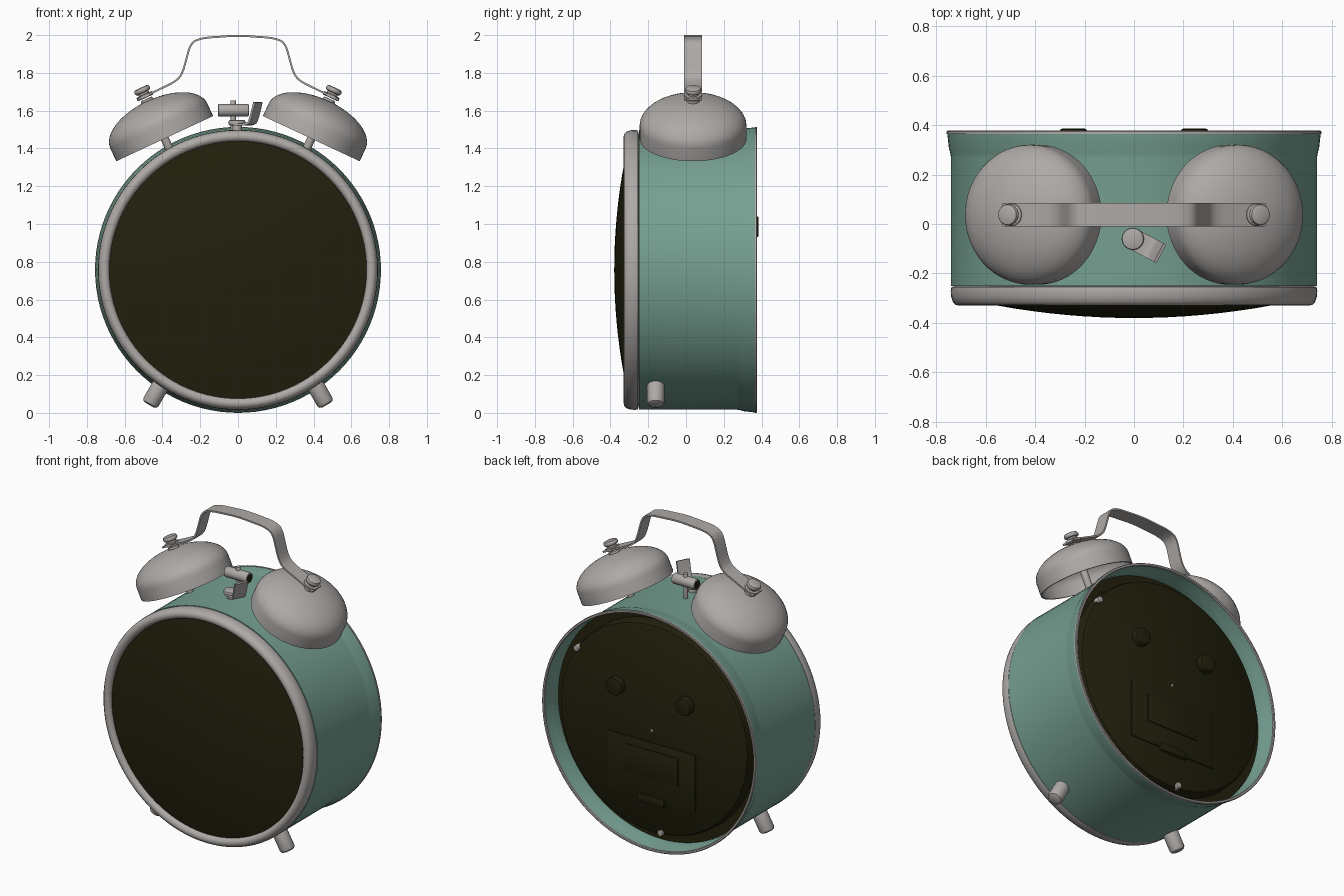
import bpy, bmesh, math
from mathutils import Vector, Matrix

if "Cube" in bpy.data.objects:
    bpy.data.objects.remove(bpy.data.objects["Cube"])

def material(name, rgb):
    m = bpy.data.materials.new(name)
    m.diffuse_color = (*rgb, 1)
    m.use_nodes = True
    m.node_tree.nodes["Principled BSDF"].inputs["Base Color"].default_value = m.diffuse_color
    return m

TEAL = material("teal_paint", (0.18, 0.35, 0.285))
METAL = material("brushed_metal", (0.42, 0.40, 0.385))
DARK = material("dark_olive", (0.016, 0.0145, 0.004))
ZC = 0.757                                   # height of the case axis
BACK = Vector((0, 1, 0))

def finish(name, bm, mat, angle=35):
    bmesh.ops.remove_doubles(bm, verts=bm.verts, dist=1e-5)
    bmesh.ops.recalc_face_normals(bm, faces=bm.faces)
    me = bpy.data.meshes.new(name)
    bm.to_mesh(me)
    bm.free()
    me.materials.append(mat)
    for p in me.polygons:
        p.use_smooth = True
    me.set_sharp_from_angle(angle=math.radians(angle))
    ob = bpy.data.objects.new(name, me)
    bpy.context.collection.objects.link(ob)
    return ob

def lathe(name, profile, mat, origin, axis, seg=48, closed=False):
    """Revolve (radius, distance along axis) points about an axis."""
    rot = Vector(axis).to_track_quat('Z', 'Y').to_matrix()
    bm = bmesh.new()
    rings = []
    for r, h in profile:
        if r == 0:
            rings.append([bm.verts.new(Vector(origin) + rot @ Vector((0, 0, h)))] * seg)
            continue
        rings.append([bm.verts.new(Vector(origin) + rot @ Vector((
            r * math.cos(2 * math.pi * i / seg), r * math.sin(2 * math.pi * i / seg), h)))
            for i in range(seg)])
    pairs = list(zip(rings, rings[1:])) + ([(rings[-1], rings[0])] if closed else [])
    for a, b in pairs:
        for i in range(seg):
            j = (i + 1) % seg
            vs = list(dict.fromkeys((a[i], a[j], b[j], b[i])))
            if len(vs) > 2:
                bm.faces.new(vs)
    return finish(name, bm, mat)

def rod(name, r, h0, h1, mat, origin, axis, bevel=0.006, seg=24):
    b = bevel
    prof = [(0, h0), (r - b, h0), (r - 0.3 * b, h0 + 0.3 * b), (r, h0 + b),
            (r, h1 - b), (r - 0.3 * b, h1 - 0.3 * b), (r - b, h1), (0, h1)]
    return lathe(name, prof, mat, origin, axis, seg)

def rounded(points, d, n=6):
    """Round the inner corners of a path with small curves."""
    pts = [Vector(p) for p in points]
    out = [pts[0]]
    for a, p, c in zip(pts, pts[1:], pts[2:]):
        s = p + (a - p).normalized() * min(d, (a - p).length * 0.45)
        e = p + (c - p).normalized() * min(d, (c - p).length * 0.45)
        for i in range(n + 1):
            t = i / n
            out.append(s * (1 - t) ** 2 + p * 2 * t * (1 - t) + e * t * t)
    return out + [pts[-1]]

def strip(name, path, side, width, thick, mat):
    """Bent sheet metal: a ribbon along a path, with thickness."""
    bm = bmesh.new()
    rows = []
    side = Vector(side)
    for i, p in enumerate(path):
        t = (path[min(i + 1, len(path) - 1)] - path[max(i - 1, 0)]).normalized()
        n = t.cross(side) * thick / 2
        s = side * width / 2
        rows.append([bm.verts.new(v) for v in (p - s - n, p + s - n, p + s + n, p - s + n)])
    for a, b in zip(rows, rows[1:]):
        for i in range(4):
            j = (i + 1) % 4
            bm.faces.new((a[i], a[j], b[j], b[i]))
    bm.faces.new(rows[0])
    bm.faces.new(rows[-1])
    return finish(name, bm, mat)

def plate(name, x, z, y0, y1, w, h, mat, bevel=0.006):
    bm = bmesh.new()
    bmesh.ops.create_cube(bm, size=1, matrix=Matrix.Translation((x, (y0 + y1) / 2, z))
                          @ Matrix.Diagonal((w, y1 - y0, h, 1)))
    bmesh.ops.bevel(bm, geom=bm.edges[:], offset=bevel, segments=2, affect='EDGES', profile=0.5)
    return finish(name, bm, mat)

C = (0, 0, ZC)

# Case shell, flared at the back
lathe("case_shell", [(0.66, -0.25), (0.74, -0.25), (0.74, 0.27), (0.742, 0.285), (0.748, 0.305),
                     (0.755, 0.368), (0.746, 0.368), (0.738, 0.31), (0.73, 0.28), (0.73, 0.23)],
      TEAL, C, BACK, 96)
lathe("back_rim", [(0.757, 0.364), (0.757, 0.374), (0.753, 0.377), (0.743, 0.377),
                   (0.739, 0.372), (0.741, 0.364)], METAL, C, BACK, 96, True)

# Front bezel and domed glass
lathe("front_bezel", [(0.72, -0.25), (0.738, -0.255), (0.741, -0.27), (0.739, -0.295),
                      (0.732, -0.315), (0.72, -0.327), (0.706, -0.33), (0.692, -0.326),
                      (0.683, -0.316), (0.68, -0.30), (0.68, -0.25)], METAL, C, BACK, 96, True)
lathe("front_glass", [(r, -0.38 + 0.165 * r * r) for r in
                      [0.684 * i / 10 for i in range(11)]], DARK, C, BACK, 96)

# Back panel with raised middle, knobs, screws and battery cover
lathe("back_panel", [(0, 0.342), (0.575, 0.342), (0.588, 0.334), (0.642, 0.331), (0.66, 0.322),
                     (0.668, 0.30), (0.67, 0.25), (0.735, 0.25)], DARK, C, BACK, 96)
for s in (-1, 1):
    rod("back_knob", 0.056, 0.33, 0.385, DARK, (s * 0.245, 0, 0.985), BACK, 0.01, 32)
for x, z, r, y in ((0, 0, 0.009, 0.35), (0.54, 0.38, 0.019, 0.345), (-0.055, -0.645, 0.019, 0.345)):
    rod("back_screw", r, 0.30, y, METAL, (x, 0, ZC + z), BACK, 0.004, 16)
plate("battery_cover", 0, 0.495, 0.335, 0.349, 0.62, 0.37, DARK)
plate("cover_panel", 0, 0.54, 0.34, 0.355, 0.38, 0.18, DARK)
plate("cover_latch", 0, 0.315, 0.335, 0.362, 0.19, 0.05, DARK)

# Bells, posts, nuts and feet on both sides
BY = 0.0375
for s in (-1, 1):
    tilt = math.radians(25)
    ax = (s * math.sin(tilt), 0, math.cos(tilt))
    o = (s * 0.388, BY, 1.452)
    outer = [(0.283, 0), (0.283, 0.075)] + [
        (0.283 * math.cos(a), 0.075 + 0.145 * math.sin(a))
        for a in [math.pi / 2 * i / 12 for i in range(1, 12)]] + [(0, 0.22)]
    inner = [(max(r - 0.01, 0), h if h == 0 else h - 0.01) for r, h in outer]
    lathe("bell", inner[:0:-1] + [inner[0]] + outer, METAL, o, ax, 64)
    rod("bell_post", 0.022, -0.12, 0.21, METAL, o, ax)
    rod("bell_washer", 0.034, 0.212, 0.232, METAL, o, ax)
    rod("nut_base", 0.046, 0.238, 0.258, METAL, o, ax)
    rod("nut_neck", 0.03, 0.25, 0.275, METAL, o, ax)
    rod("nut_cap", 0.044, 0.268, 0.298, METAL, o, ax, 0.012)
    foot_dir = Vector((s * 0.5, 0, -0.866))
    rod("foot", 0.046, -0.06, 0.155, METAL, (s * 0.392, -0.16, 0.176), foot_dir, 0.02, 32)

# Carrying handle, a mirrored bent strip
half = [(0.53, BY, 1.658), (0.325, BY, 1.757), (0.293, BY, 1.80), (0.25, BY, 1.96), (0.19, BY, 1.985)]
half = [Vector(p) for p in half]
path = [Vector((-p.x, p.y, p.z)) for p in half] + [Vector((0, BY, 1.998))] + half[::-1]
strip("handle", rounded(path, 0.05), (0, 1, 0), 0.095, 0.01, METAL)

# Hammer between the bells
rod("hammer_stem", 0.014, 1.45, 1.655, METAL, (-0.025, BY, 0), (0, 0, 1), 0.003, 16)
rod("hammer_head", 0.033, -0.105, 0.056, METAL, (0, BY, 1.602), (1, 0, 0), 0.004)
for x in (-0.1065, 0.0535):
    rod("hammer_tip", 0.026, x, x + 0.004, DARK, (0, BY, 1.602), (1, 0, 0), 0.001)

# Alarm lever: pivot disc and upturned tab
rod("lever_post", 0.025, 1.47, 1.53, METAL, (-0.005, -0.06, 0), (0, 0, 1))
rod("lever_disc", 0.045, 1.522, 1.55, METAL, (-0.005, -0.06, 0), (0, 0, 1), 0.008)
d = Vector((0.885, -0.465, 0))
base = Vector((-0.005, -0.06, 0))
tab = [base + d * t + Vector((0, 0, z)) for t, z in
       ((0, 1.527), (0.085, 1.527), (0.102, 1.56), (0.125, 1.645))]
strip("lever_tab", rounded(tab, 0.04), (0.465, 0.885, 0), 0.085, 0.012, METAL)
